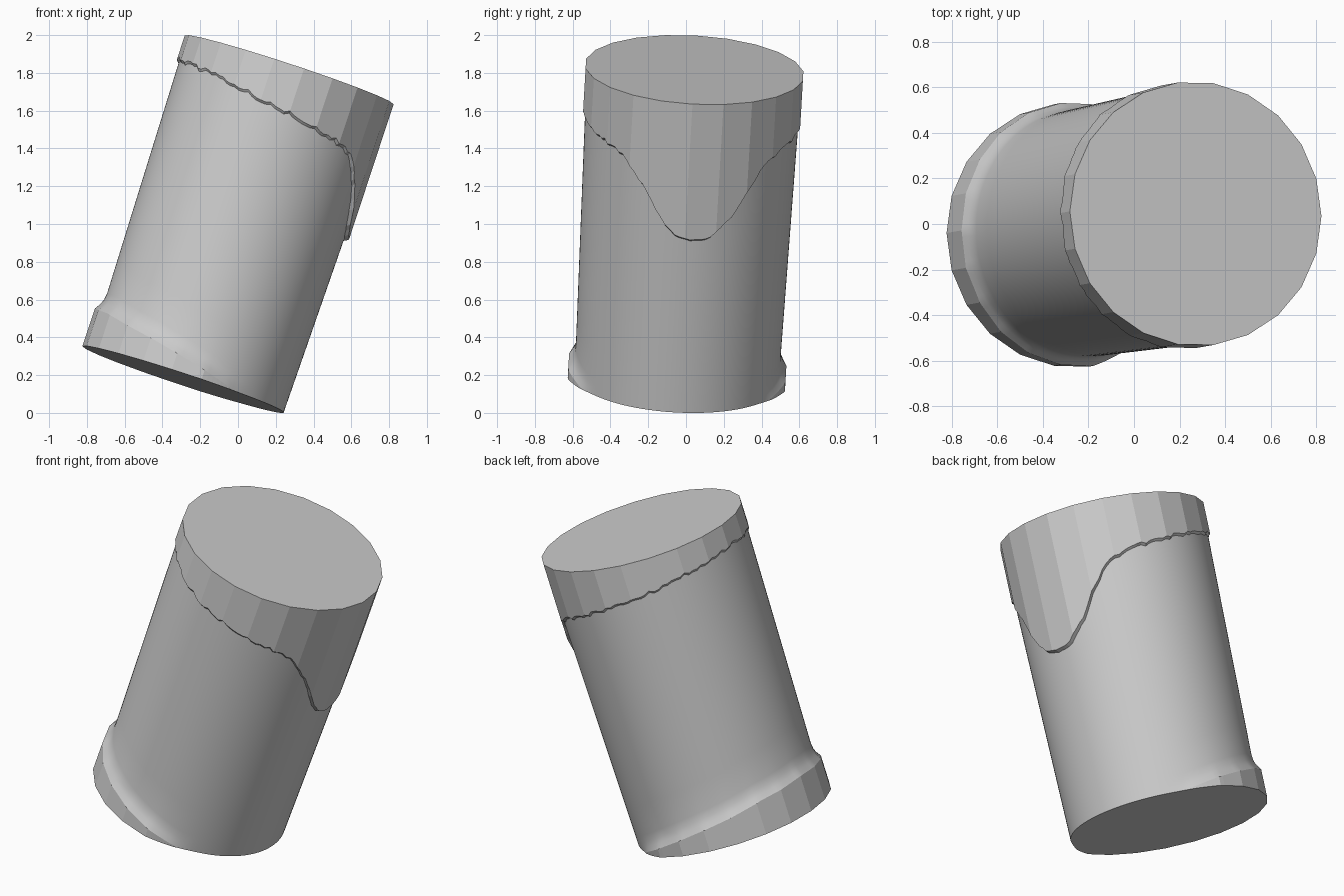
import bpy, math, random
from mathutils import Vector, Matrix

random.seed(4)
cube = bpy.data.objects.get("Cube")
if cube:
    bpy.data.objects.remove(cube, do_unlink=True)

grey = bpy.data.materials.new("plain grey")
grey.use_nodes = True
grey.diffuse_color = (0.6, 0.6, 0.6, 1)
grey.node_tree.nodes["Principled BSDF"].inputs["Base Color"].default_value = (0.6, 0.6, 0.6, 1)

# Leaning axis and its frame
BASE, TOP = Vector((-0.271, -0.05, 0.171)), Vector((0.271, 0.045, 1.816))
AXIS = (TOP - BASE).normalized()
LENGTH = (TOP - BASE).length
SIDE = AXIS.cross(Vector((1, 0, 0))).normalized()
DOWN = SIDE.cross(AXIS)
FRAME = Matrix((DOWN, SIDE, AXIS)).transposed()
R, SIDES, STEPS = 0.582, 22, 6
COUNT = SIDES * STEPS
TAU = 2 * math.pi


def interpolate(points, x):
    for (x0, y0), (x1, y1) in zip(points, points[1:]):
        if x <= x1:
            return y0 + (y1 - y0) * (x - x0) / (x1 - x0)
    return points[-1][1]


def facet(i):
    """Radius of the many-sided outer block."""
    local = (i % STEPS) / STEPS - 0.5
    return R * math.cos(math.pi / SIDES) / math.cos(local * TAU / SIDES)


def core(h):
    """Radius of the round, slightly flared column."""
    return 0.54 + 0.03 * h / LENGTH


# Wavy lower edge of the top collar, upper edge of the bottom collar
TOP_EDGE = [(0, 0.98), (10, 1.0), (16, 1.06), (22, 1.13), (28, 1.24), (40, 1.37),
            (50, 1.42), (75, 1.47), (95, 1.5), (135, 1.57), (180, 1.61)]
LOW_EDGE = [(0, 0), (62, 0), (90, 0.07), (112, 0.12), (150, 0.19), (180, 0.21)]
upper, lower, spread = [], [], []
for i in range(COUNT):
    angle = (360 * i / COUNT + 180) % 360 - 180
    upper.append(interpolate(TOP_EDGE, abs(angle - 5)) + random.uniform(-0.01, 0.01))
    lower.append(interpolate(LOW_EDGE, abs(angle)))
    k = min(1, max(0, (abs(angle) - 50) / 35))
    spread.append(k * k * (3 - 2 * k))


def foot(i, h, amount):
    """Radius between the column and the outer block near the foot."""
    k = spread[i] * amount
    return core(h) * (1 - k) + facet(i) * k


def strip(name, rows, smooth, cap=None):
    """Skin a stack of rings, each a function giving radius and height."""
    verts = []
    for row in rows:
        for i in range(COUNT):
            r, h = row(i)
            a = TAU * i / COUNT
            verts.append(BASE + FRAME @ Vector((r * math.cos(a), r * math.sin(a), h)))
    faces = []
    for j in range(len(rows) - 1):
        for i in range(COUNT):
            n = (i + 1) % COUNT
            faces.append((j * COUNT + i, j * COUNT + n, (j + 1) * COUNT + n, (j + 1) * COUNT + i))
    if cap == "bottom":
        faces.append(tuple(reversed(range(COUNT))))
    elif cap == "top":
        faces.append(tuple(range((len(rows) - 1) * COUNT, len(rows) * COUNT)))
    mesh = bpy.data.meshes.new(name)
    mesh.from_pydata(verts, [], faces)
    mesh.materials.append(grey)
    for face in mesh.polygons:
        face.use_smooth = smooth
    obj = bpy.data.objects.new(name, mesh)
    bpy.context.collection.objects.link(obj)
    return obj


def foot_row(rise, amount):
    return lambda i: (foot(i, lower[i] + rise, amount), lower[i] + rise)


def column_row(t):
    def row(i):
        start, end = lower[i] + 0.1, upper[i] - 0.012
        h = start + (end - start) * t
        return core(h), h
    return row


def lip(i):
    return facet(i), upper[i]


# Bottom collar: flat-sided foot that fades out on the downhill side
strip("bottom_collar", [lambda i: (foot(i, 0, 1), 0), foot_row(0.001, 1)], False, "bottom")

# Column: soft fillet out of the foot, then the round shaft
strip("column", [foot_row(0.001, 1), foot_row(0.03, 0.5), foot_row(0.06, 0.15)]
      + [column_row(t / 8) for t in range(9)], True)

# Ledge: rough underside of the top collar
strip("collar_ledge", [column_row(1), lip], False)

# Top collar: flat-sided cap reaching far down on the downhill side
strip("top_collar", [lip, lambda i: (facet(i), LENGTH)], False, "top")
